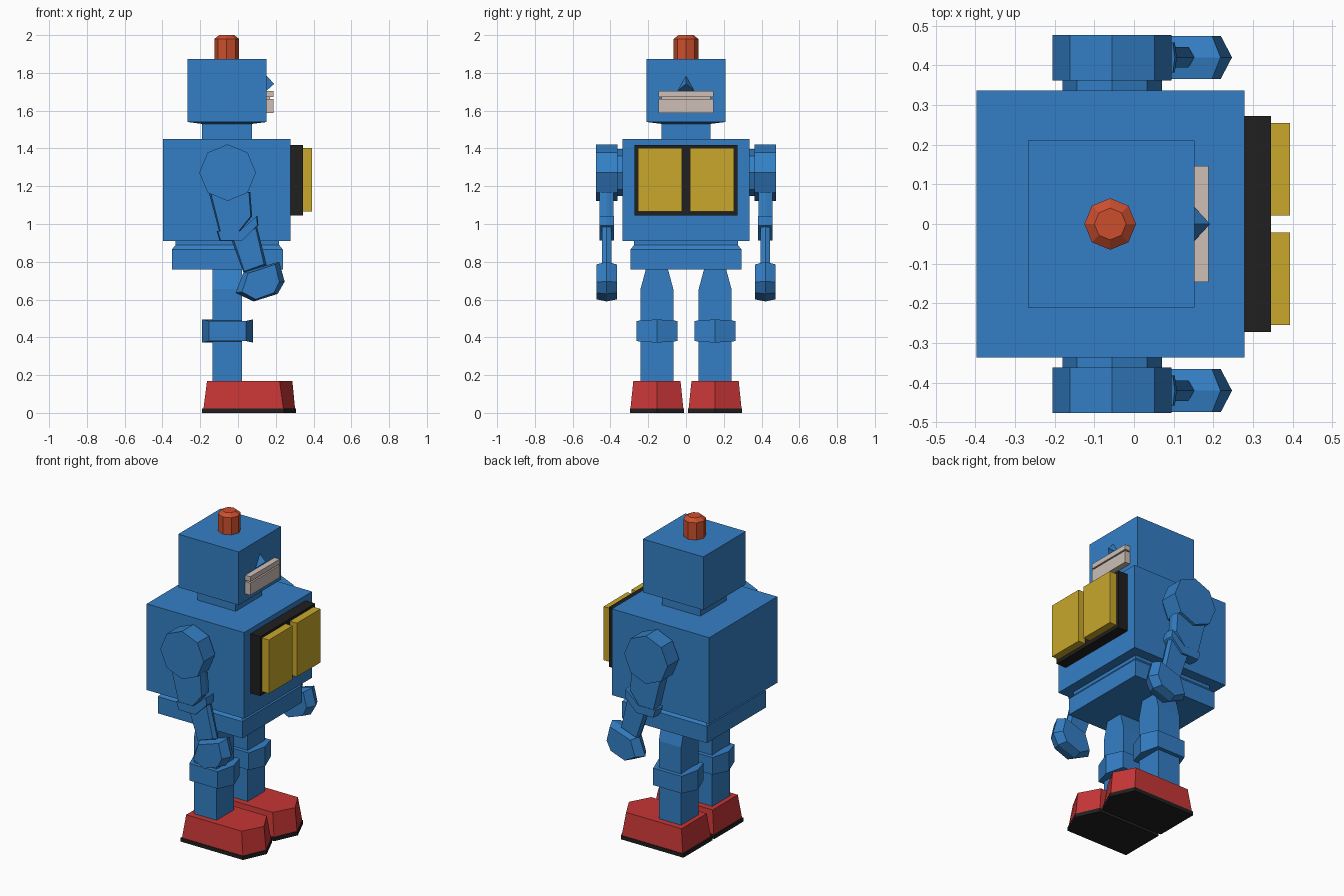
import bpy, bmesh, math

if "Cube" in bpy.data.objects:
    bpy.data.objects.remove(bpy.data.objects["Cube"])


def material(name, rgb):
    m = bpy.data.materials.new(name)
    m.diffuse_color = (*rgb, 1)
    m.use_nodes = True
    m.node_tree.nodes["Principled BSDF"].inputs["Base Color"].default_value = m.diffuse_color
    return m


BLUE = material("blue", (0.034, 0.212, 0.56))
RED = material("red", (0.57, 0.037, 0.037))
ORANGE = material("orange", (0.60, 0.078, 0.027))
YELLOW = material("yellow", (0.58, 0.39, 0.025))
CREAM = material("cream", (0.61, 0.52, 0.47))
BLACK = material("black", (0.014, 0.014, 0.014))


def loft(name, rings, mat):
    """Skin a list of equal-length vertex rings and cap both ends."""
    bm = bmesh.new()
    rows = [[bm.verts.new(p) for p in r] for r in rings]
    n = len(rows[0])
    for a, b in zip(rows, rows[1:]):
        for i in range(n):
            j = (i + 1) % n
            bm.faces.new((a[i], a[j], b[j], b[i]))
    bm.faces.new(rows[0])
    bm.faces.new(rows[-1])
    bmesh.ops.recalc_face_normals(bm, faces=bm.faces)
    me = bpy.data.meshes.new(name)
    bm.to_mesh(me)
    bm.free()
    me.materials.append(mat)
    ob = bpy.data.objects.new(name, me)
    bpy.context.collection.objects.link(ob)
    return ob


def rect(x0, x1, y0, y1, z):
    return [(x0, y0, z), (x1, y0, z), (x1, y1, z), (x0, y1, z)]


def box(name, x0, x1, y0, y1, z0, z1, mat):
    return loft(name, [rect(x0, x1, y0, y1, z) for z in (z0, z1)], mat)


def circle(r, n=8):
    return [(r * math.cos(2 * math.pi * i / n), r * math.sin(2 * math.pi * i / n)) for i in range(n)]


def ridged(name, outline, yc, half, squeeze, mat):
    """Side outline (x, z) with a ridge along the middle and narrower flat sides."""
    cx = sum(p[0] for p in outline) / len(outline)
    cz = sum(p[1] for p in outline) / len(outline)
    rings = []
    for dy, k in ((-half, squeeze), (0, 1), (half, squeeze)):
        rings.append([(cx + (x - cx) * k, yc + dy, cz + (z - cz) * (1 + k) / 2) for x, z in outline])
    return loft(name, rings, mat)


CX = -0.06  # body axis

# Head, neck, torso and waist
loft("head", [rect(-0.19, 0.075, -0.13, 0.13, 1.53), rect(-0.267, 0.152, -0.21, 0.21, 1.54),
              rect(-0.267, 0.152, -0.21, 0.21, 1.873)], BLUE)
box("neck", -0.19, 0.075, -0.13, 0.13, 1.44, 1.535, BLUE)
box("torso", -0.397, 0.278, -0.337, 0.337, 0.91, 1.45, BLUE)
loft("waist", [rect(-0.35, 0.237, -0.294, 0.294, 0.76), rect(-0.35, 0.237, -0.294, 0.294, 0.865),
               rect(-0.33, 0.217, -0.274, 0.274, 0.89), rect(-0.33, 0.217, -0.274, 0.274, 0.92)], BLUE)

# Beacon on the head
loft("beacon", [[(CX + x, y, z) for x, y in circle(r)]
                for r, z in ((0.065, 1.87), (0.065, 1.98), (0.04, 2.0))], ORANGE)

# Nose: three-sided pyramid
bm = bmesh.new()
a, b, c, d = [bm.verts.new(p) for p in
              ((0.15, 0, 1.785), (0.15, -0.045, 1.705), (0.15, 0.045, 1.705), (0.192, 0, 1.742))]
for f in ((a, b, c), (a, b, d), (b, c, d), (c, a, d)):
    bm.faces.new(f)
bmesh.ops.recalc_face_normals(bm, faces=bm.faces)
me = bpy.data.meshes.new("nose")
bm.to_mesh(me)
bm.free()
me.materials.append(BLUE)
bpy.context.collection.objects.link(bpy.data.objects.new("nose", me))

# Mouth: two bars with a recessed strip between
box("mouth_lower", 0.15, 0.188, -0.146, 0.146, 1.587, 1.663, CREAM)
box("mouth_upper", 0.15, 0.188, -0.146, 0.146, 1.672, 1.703, CREAM)
box("mouth_gap", 0.15, 0.17, -0.13, 0.13, 1.66, 1.675, CREAM)

# Chest panel
box("chest_panel", 0.277, 0.345, -0.272, 0.272, 1.045, 1.418, BLACK)

UPPER_ARM = [(-0.155, 1.17), (0.065, 1.17), (0.075, 1.04), (0.008, 0.96), (-0.10, 0.96)]
CUFF = [(-0.113, 0.963), (0.008, 0.963), (0.103, 1.043), (0.108, 0.993), (0.024, 0.912), (-0.098, 0.912)]
FOREARM = [(-0.04, 0.93), (0.024, 0.93), (0.10, 0.99), (0.152, 0.78), (0.03, 0.74)]
HAND = [(-0.013, 0.635), (0.03, 0.747), (0.218, 0.80), (0.247, 0.695), (0.21, 0.63), (0.083, 0.59)]

for s, side in ((-1, "right"), (1, "left")):
    # Chest plate
    y0, y1 = sorted((s * 0.021, s * 0.255))
    box(side + "_chest_plate", 0.34, 0.393, y0, y1, 1.067, 1.403, YELLOW)

    # Shoulder disc and its stub
    for name, r, ya, yb in (("shoulder", 0.15, 0.362, 0.476), ("shoulder_joint", 0.125, 0.33, 0.37)):
        loft(f"{side}_{name}", [[(-0.055 + x, s * y, 1.272 + z) for x, z in circle(r)]
                                for y in (ya, yb)], BLUE)

    # Arm and hand
    ya = s * 0.42
    ridged(side + "_upper_arm", UPPER_ARM, ya, 0.037, 0.92, BLUE)
    ridged(side + "_elbow_cuff", CUFF, ya, 0.038, 0.95, BLUE)
    ridged(side + "_forearm", FOREARM, ya, 0.026, 0.85, BLUE)
    ridged(side + "_hand", HAND, ya, 0.054, 0.76, BLUE)

    # Leg, tapering in at the hip
    yl = s * 0.154
    loft(side + "_leg", [rect(-0.135, 0.02, yl - w, yl + w, z)
                         for w, z in ((0.087, 0.15), (0.087, 0.655), (0.06, 0.755), (0.055, 0.78))], BLUE)

    # Six-sided knee cuff
    loft(side + "_knee", [[(-0.055 + dx * 0.135 if not dy else -0.055 + dx * 0.098,
                            yl + dy * 0.109, z + (0 if dy else dz))
                           for dx, dy in ((1, 0), (1, 1), (-1, 1), (-1, 0), (-1, -1), (1, -1))]
                          for z, dz in ((0.38, -0.008), (0.487, 0.008))], BLUE)

    # Pointed boot flaring down to a thin sole
    def plan(back, shoulder, toe, w, z):
        return [(back, yl - w, z), (shoulder, yl - w, z), (toe, yl, z),
                (shoulder, yl + w, z), (back, yl + w, z)]
    loft(side + "_boot", [plan(-0.183, 0.24, 0.302, 0.14, 0.022),
                          plan(-0.164, 0.22, 0.288, 0.125, 0.168)], RED)
    loft(side + "_sole", [plan(-0.19, 0.243, 0.307, 0.143, z) for z in (0, 0.024)], BLACK)
